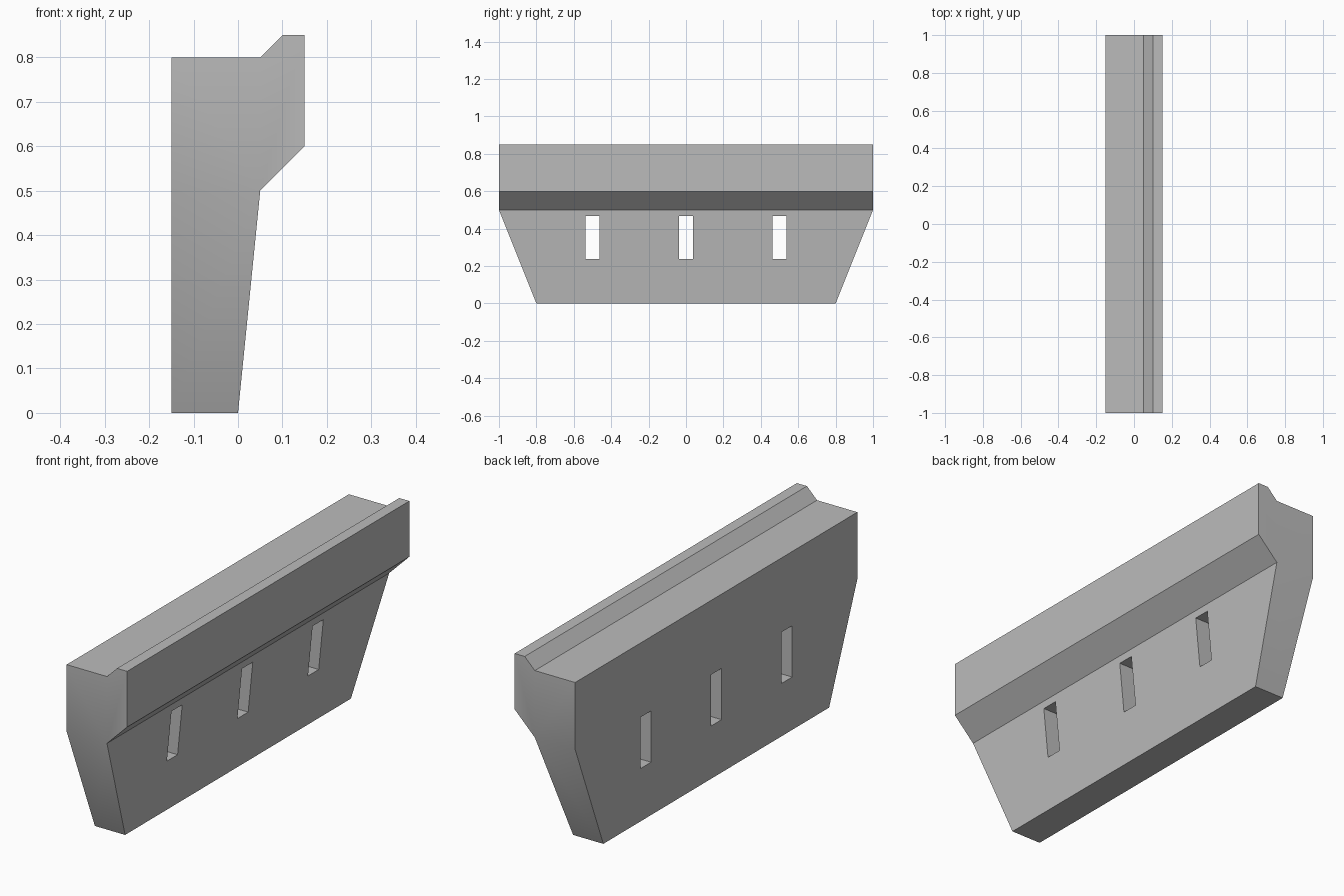
import bpy
import bmesh

if "Cube" in bpy.data.objects:
    bpy.data.objects.remove(bpy.data.objects["Cube"], do_unlink=True)

# Concrete colour
concrete = bpy.data.materials.new("concrete_grey")
concrete.use_nodes = True
GREY = (0.5, 0.5, 0.5, 1)
concrete.diffuse_color = GREY
concrete.node_tree.nodes["Principled BSDF"].inputs["Base Color"].default_value = GREY

# Cross-section (x, z), with a lip along the top and a sloped lower face
FOOT, KINK = 0.0, 0.5
PROFILE = [(-0.15, FOOT), (0, FOOT), (0.05, KINK), (0.15, 0.6), (0.15, 0.85),
           (0.1, 0.85), (0.05, 0.8), (-0.15, 0.8), (-0.15, KINK)]


def half_length(z):
    """The ends taper inward below the kink."""
    return 1 - 0.2 * max(0, KINK - z) / KINK


def make_object(name, bm):
    bmesh.ops.recalc_face_normals(bm, faces=bm.faces)
    mesh = bpy.data.meshes.new(name)
    bm.to_mesh(mesh)
    bm.free()
    mesh.materials.append(concrete)
    obj = bpy.data.objects.new(name, mesh)
    bpy.context.collection.objects.link(obj)
    return obj


# Wall panel: sides between two end outlines, ends split at the kink
bm = bmesh.new()
front, back = [[bm.verts.new((x, s * half_length(z), z)) for x, z in PROFILE]
               for s in (-1, 1)]
for i in range(len(PROFILE)):
    j = (i + 1) % len(PROFILE)
    bm.faces.new((front[i], front[j], back[j], back[i]))
for end in (front, back):
    bm.faces.new((end[0], end[1], end[2], end[-1]))
    bm.faces.new(end[2:])
wall = make_object("wall_panel", bm)

# Three through slots
bm = bmesh.new()
for y in (-0.5, 0, 0.5):
    slot = bmesh.ops.create_cube(bm, size=1)["verts"]
    bmesh.ops.scale(bm, vec=(1, 0.076, 0.23), verts=slot)
    bmesh.ops.translate(bm, vec=(0, y, 0.352), verts=slot)
cutter = make_object("slot_cutter", bm)
cutter.hide_render = True

cut = wall.modifiers.new("slots", "BOOLEAN")
cut.operation = "DIFFERENCE"
cut.solver = "EXACT"
cut.object = cutter
bpy.ops.object.select_all(action="DESELECT")
wall.select_set(True)
bpy.context.view_layer.objects.active = wall
bpy.ops.object.modifier_apply(modifier=cut.name)
bpy.data.objects.remove(cutter, do_unlink=True)

# Gentle bend of the ends stays smooth, all other edges sharp
bpy.ops.object.shade_smooth_by_angle()
